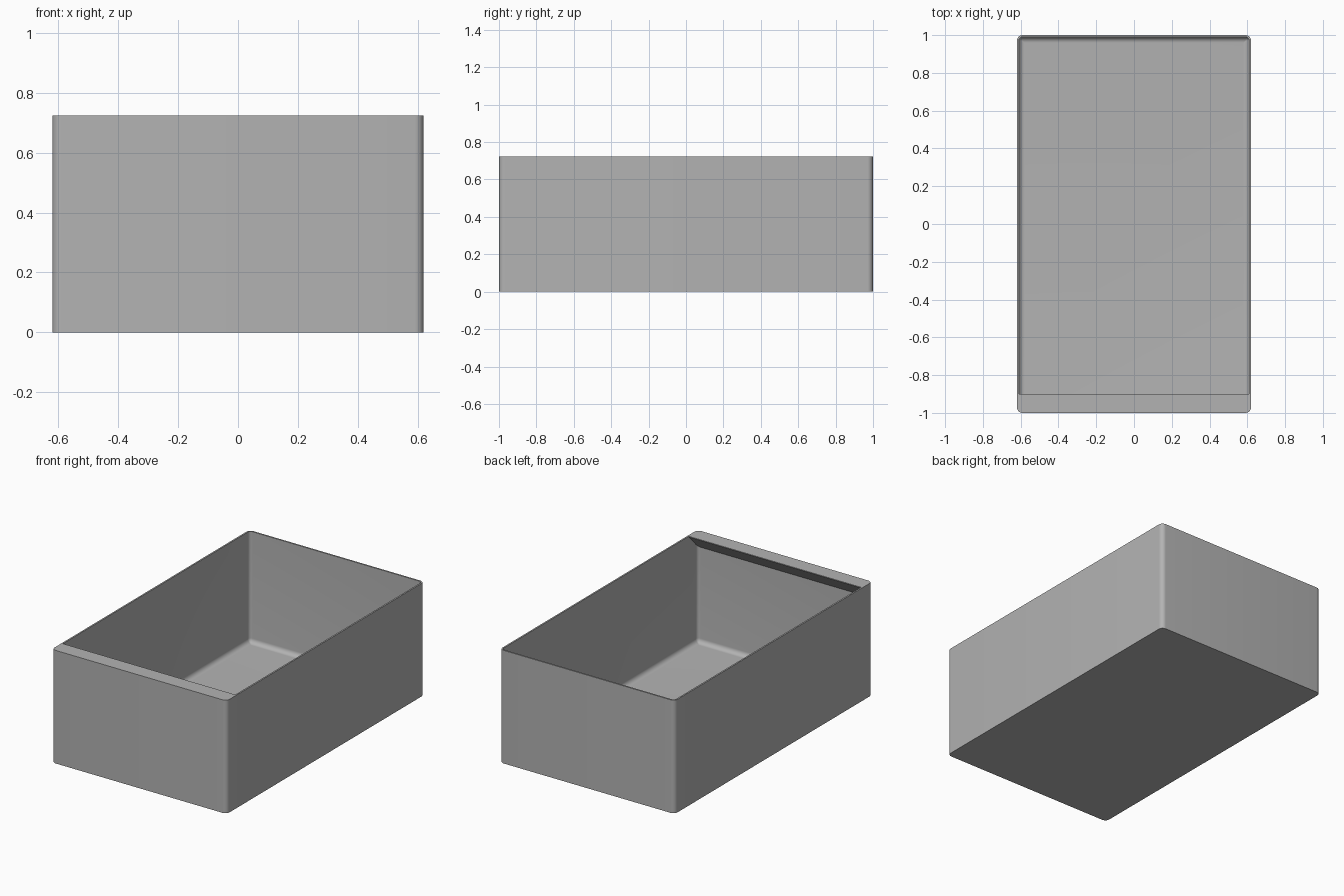
import bpy, bmesh, math

cube = bpy.data.objects.get("Cube")
if cube:
    bpy.data.objects.remove(cube)

HALF_X, HALF_Y, HEIGHT = 0.62, 1.0, 0.724
WALL, CORNER, FILLET, FLOOR = 0.01, 0.03, 0.03, 0.012
LIP = 0.1
STEPS = 8

grey = bpy.data.materials.new("plain_grey")
grey.use_nodes = True
colour = (0.45, 0.45, 0.45, 1)
grey.diffuse_color = colour
grey.node_tree.nodes["Principled BSDF"].inputs["Base Color"].default_value = colour


def ring(bm, inset, radius, z):
    """Rounded rectangle of vertices at height z."""
    verts = []
    for i, (sx, sy) in enumerate([(1, 1), (-1, 1), (-1, -1), (1, -1)]):
        cx = sx * (HALF_X - inset - radius)
        cy = sy * (HALF_Y - inset - radius)
        for k in range(STEPS + 1):
            a = math.pi / 2 * (i + k / STEPS)
            verts.append(bm.verts.new((cx + radius * math.cos(a), cy + radius * math.sin(a), z)))
    return verts


def make_object(name, bm):
    bmesh.ops.recalc_face_normals(bm, faces=bm.faces[:])
    mesh = bpy.data.meshes.new(name)
    bm.to_mesh(mesh)
    bm.free()
    mesh.materials.append(grey)
    obj = bpy.data.objects.new(name, mesh)
    bpy.context.collection.objects.link(obj)
    return obj


# Open tray: outer wall, rim, inner wall, floor fillet, floor
bm = bmesh.new()
inner = CORNER - WALL
rings = [ring(bm, 0, CORNER, 0), ring(bm, 0, CORNER, HEIGHT), ring(bm, WALL, inner, HEIGHT)]
for k in range(STEPS + 1):
    a = math.pi / 2 * k / STEPS
    shift = FILLET * (1 - math.cos(a))
    rings.append(ring(bm, WALL + shift, max(inner - shift, 0.002),
                      FLOOR + FILLET * (1 - math.sin(a))))
for lower, upper in zip(rings, rings[1:]):
    for i in range(len(lower)):
        j = (i + 1) % len(lower)
        bm.faces.new((lower[i], lower[j], upper[j], upper[i]))
bm.faces.new(rings[0])
bm.faces.new(rings[-1])
tray = make_object("tray", bm)

# Front lip: wedge with a sloping underside, embedded in the walls
bm = bmesh.new()
back, edge = -HALF_Y + WALL * 0.9, -HALF_Y + LIP
profile = [(back, HEIGHT), (edge, HEIGHT), (edge, HEIGHT - 0.004), (back, HEIGHT - LIP)]
ends = [[bm.verts.new((s * (HALF_X - WALL * 0.9), y, z)) for y, z in profile] for s in (-1, 1)]
for end in ends:
    bm.faces.new(end)
for i in range(len(profile)):
    j = (i + 1) % len(profile)
    bm.faces.new((ends[0][i], ends[0][j], ends[1][j], ends[1][i]))
lip = make_object("front_lip", bm)

# Fuse the lip with the tray
bpy.context.view_layer.objects.active = tray
tray.select_set(True)
fuse = tray.modifiers.new("fuse_lip", "BOOLEAN")
fuse.operation = "UNION"
fuse.solver = "EXACT"
fuse.object = lip
bpy.ops.object.modifier_apply(modifier=fuse.name)
bpy.data.objects.remove(lip)
bpy.ops.object.shade_smooth_by_angle(angle=math.radians(30))
